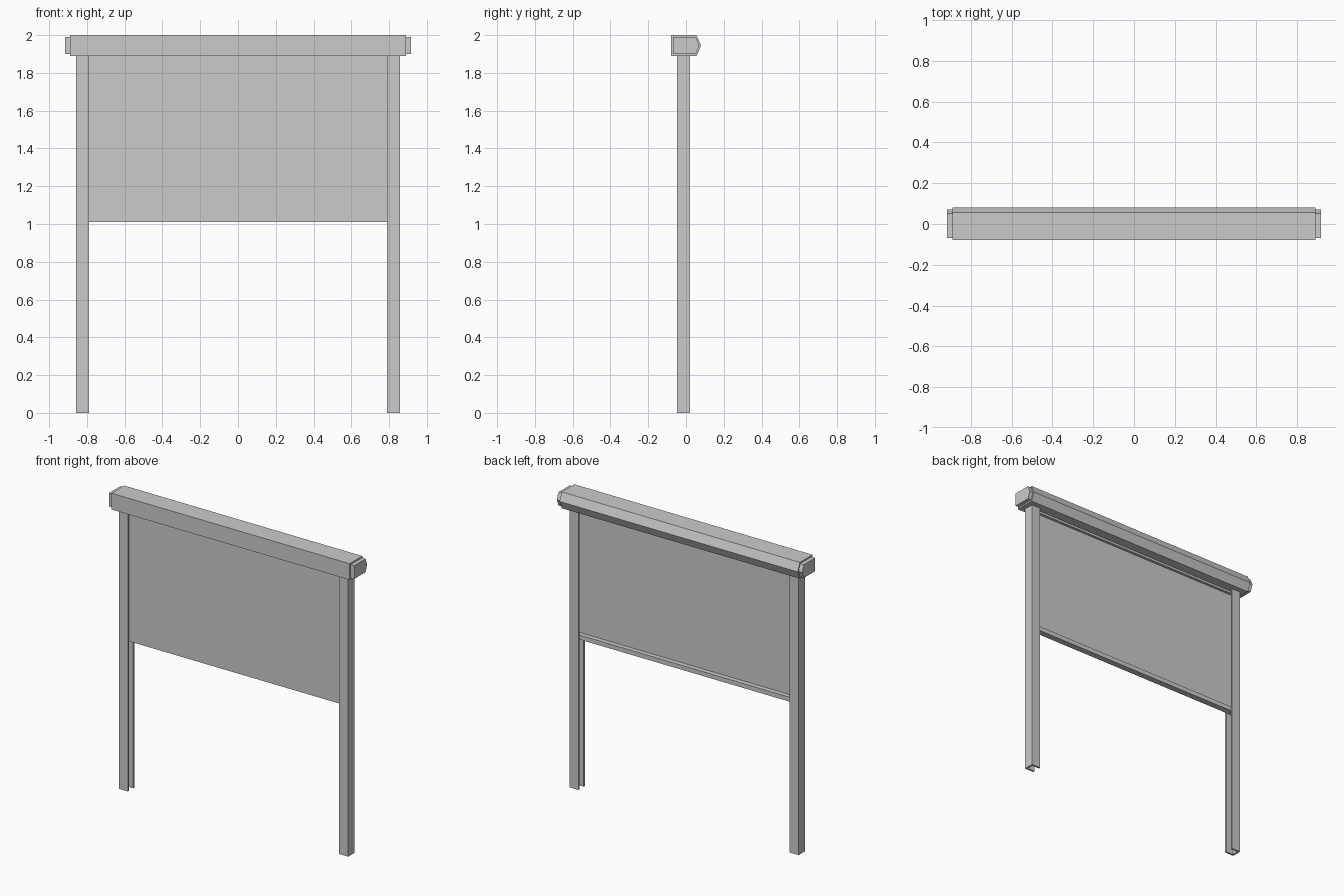
import bpy

if "Cube" in bpy.data.objects:
    bpy.data.objects.remove(bpy.data.objects["Cube"])


def prism(name, profile, axis, a, b):
    """Extrude a 2D profile: axis 'X' takes (y, z) points, axis 'Z' takes (x, y) points."""
    def place(p, t):
        return (t, p[0], p[1]) if axis == 'X' else (p[0], p[1], t)
    n = len(profile)
    verts = [place(p, a) for p in profile] + [place(p, b) for p in profile]
    faces = [tuple(reversed(range(n))), tuple(range(n, 2 * n))]
    faces += [(i, (i + 1) % n, n + (i + 1) % n, n + i) for i in range(n)]
    mesh = bpy.data.meshes.new(name)
    mesh.from_pydata(verts, [], faces)
    mesh.update()
    obj = bpy.data.objects.new(name, mesh)
    bpy.context.collection.objects.link(obj)
    return obj


def mirror_x(obj):
    obj.modifiers.new("mirror", 'MIRROR').use_axis[0] = True


def rect(y0, y1, z0, z1):
    return [(y0, z0), (y1, z0), (y1, z1), (y0, z1)]


def pointed(y0, y1, tip, z0, z1):
    return [(y0, z0), (y1, z0), (tip, (z0 + z1) / 2), (y1, z1), (y0, z1)]


# Roller housing with pointed back, and smaller end caps
prism("housing", pointed(-0.079, 0.056, 0.08, 1.89, 2.0), 'X', -0.89, 0.89)
mirror_x(prism("end_cap", pointed(-0.068, 0.052, 0.07, 1.90, 1.99), 'X', 0.89, 0.917))

# Guide channels, open towards the centre
xi, xo, yf, yb, t = 0.79, 0.857, -0.048, 0.021, 0.012
channel = [(xi, yf), (xo, yf), (xo, yb), (xi, yb),
           (xi, yb - t), (xo - t, yb - t), (xo - t, yf + t), (xi, yf + t)]
mirror_x(prism("guide_channel", channel, 'Z', 0.0, 1.89))

# Screen sheet with a thicker rail at its bottom and top edge, running in the channels
front = yf + t
w = xo - t - 0.004
sheet = [(front, 1.01), (0.006, 1.01), (0.006, 1.04), (front + 0.01, 1.04),
         (front + 0.01, 1.875), (-0.008, 1.875), (-0.008, 1.89), (front, 1.89)]
prism("screen", sheet, 'X', -w, w)
